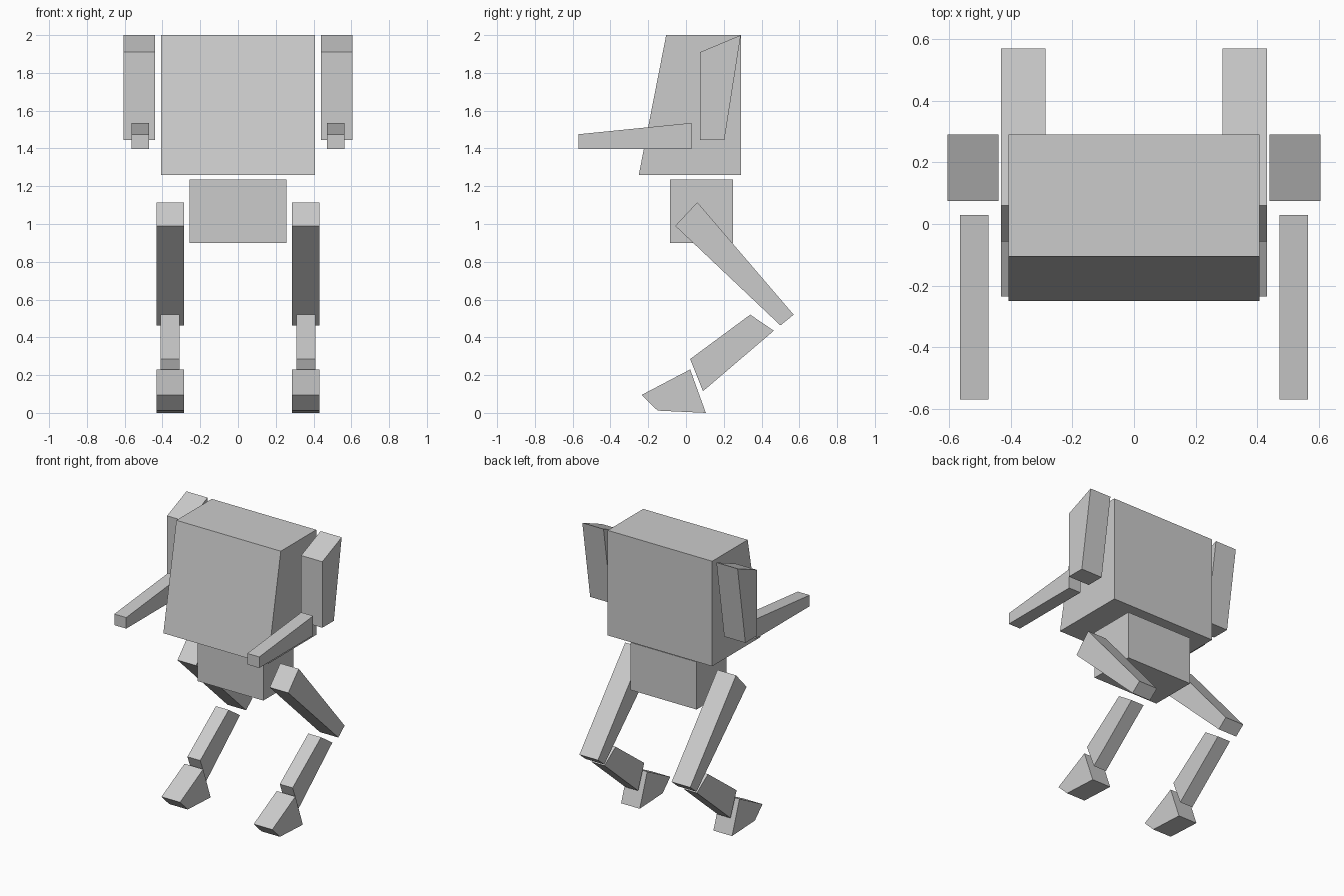
import bpy
import bmesh

if "Cube" in bpy.data.objects:
    bpy.data.objects.remove(bpy.data.objects["Cube"])

grey = bpy.data.materials.new("light_grey")
grey.diffuse_color = (0.6, 0.6, 0.6, 1)
grey.use_nodes = True
grey.node_tree.nodes["Principled BSDF"].inputs["Base Color"].default_value = grey.diffuse_color


def slab(name, profile, x0, x1):
    """Extrude a side profile of (y, z) points from x0 to x1."""
    bm = bmesh.new()
    face = bm.faces.new([bm.verts.new((x0, y, z)) for y, z in profile])
    ext = bmesh.ops.extrude_face_region(bm, geom=[face])
    verts = [v for v in ext["geom"] if isinstance(v, bmesh.types.BMVert)]
    bmesh.ops.translate(bm, verts=verts, vec=(x1 - x0, 0, 0))
    bmesh.ops.recalc_face_normals(bm, faces=bm.faces)
    mesh = bpy.data.meshes.new(name)
    bm.to_mesh(mesh)
    bm.free()
    mesh.materials.append(grey)
    obj = bpy.data.objects.new(name, mesh)
    bpy.context.collection.objects.link(obj)


# Body: sloped-front torso and box pelvis
slab("torso", [(-0.105, 2), (0.29, 2), (0.29, 1.26), (-0.25, 1.26)], -0.407, 0.407)
slab("pelvis", [(-0.085, 1.235), (0.25, 1.235), (0.25, 0.9), (-0.085, 0.9)], -0.257, 0.257)

# Limbs: side profile plus inner and outer x, built on both sides
limbs = {
    "upper_arm": ([(0.075, 1.91), (0.29, 2), (0.203, 1.445), (0.075, 1.445)], 0.44, 0.605),
    "forearm": ([(-0.57, 1.475), (0.03, 1.535), (0.03, 1.397), (-0.57, 1.397)], 0.472, 0.565),
    "thigh": ([(0.06, 1.115), (-0.057, 0.99), (0.5, 0.463), (0.57, 0.52)], 0.287, 0.432),
    "shin": ([(0.34, 0.52), (0.465, 0.435), (0.09, 0.115), (0.022, 0.285)], 0.31, 0.41),
    "foot": ([(0.022, 0.23), (-0.235, 0.095), (-0.15, 0.012), (0.105, 0)], 0.287, 0.432),
}
for name, (profile, inner, outer) in limbs.items():
    for side, s in (("left", 1), ("right", -1)):
        slab(f"{side}_{name}", profile, s * inner, s * outer)
